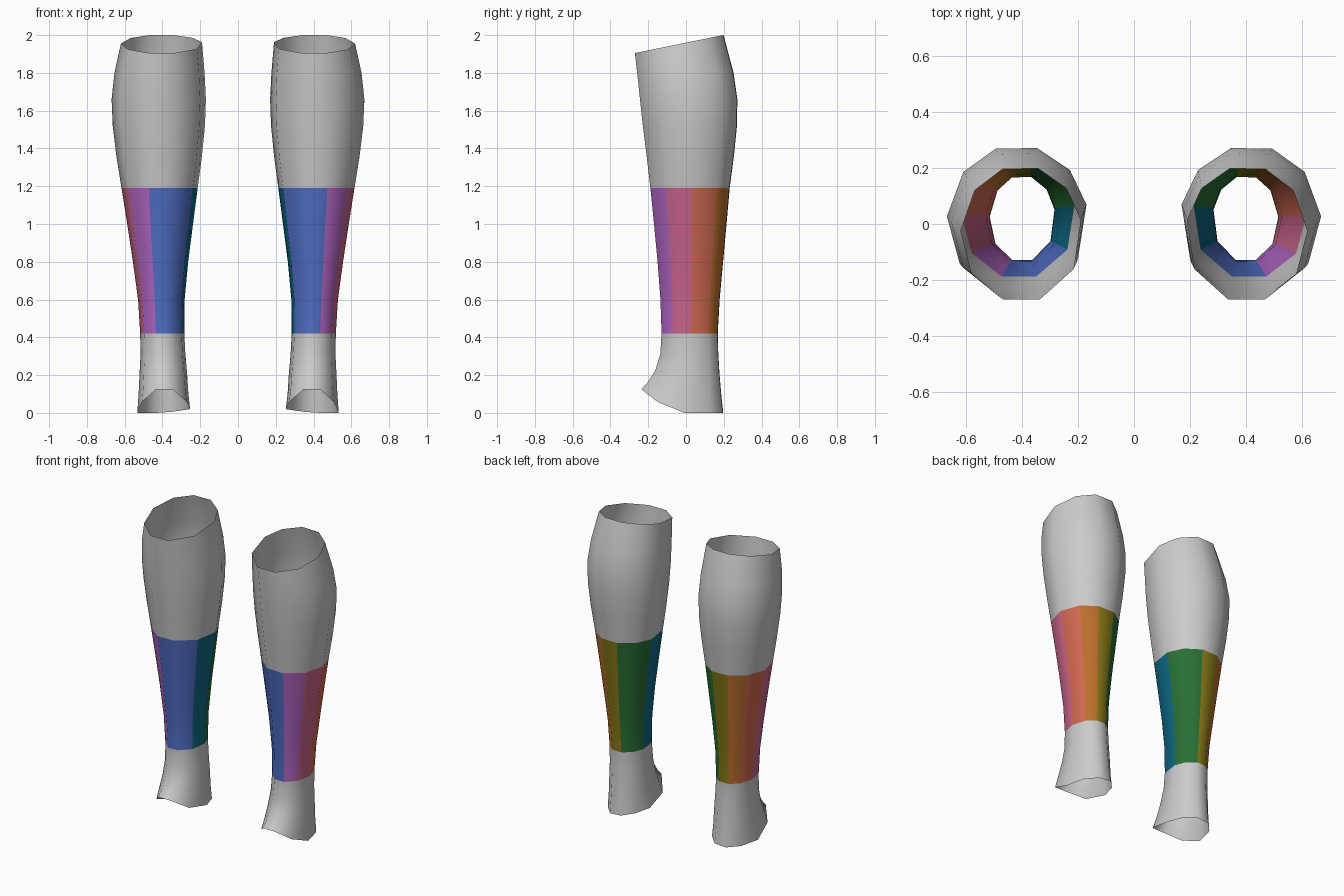
import bpy, bmesh, math

cube = bpy.data.objects.get("Cube")
if cube:
    bpy.data.objects.remove(cube, do_unlink=True)


def material(name, rgb):
    m = bpy.data.materials.new(name)
    m.use_nodes = True
    col = (*rgb, 1.0)
    m.diffuse_color = col
    bsdf = m.node_tree.nodes["Principled BSDF"]
    bsdf.inputs["Base Color"].default_value = col
    bsdf.inputs["Roughness"].default_value = 0.7
    return m


MATS = [material(n, c) for n, c in (
    ("grey", (0.60, 0.60, 0.60)),
    ("purple", (0.44, 0.13, 0.54)),
    ("rose", (0.60, 0.13, 0.26)),
    ("coral", (0.64, 0.14, 0.08)),
    ("orange", (0.50, 0.16, 0.025)),
    ("olive", (0.24, 0.19, 0.008)),
    ("green", (0.022, 0.16, 0.035)),
    ("teal", (0.004, 0.14, 0.23)),
    ("blue", (0.08, 0.155, 0.56)),
)]

# Ten corners around the leg (degrees) and the colour of the strip after each
ANGLES = (-73, -35, 3, 40, 72, 106, 138, 168, 211, 252)
STRIPS = (1, 2, 3, 4, 5, 6, 6, 7, 8, 8)
BAND = (0.42, 1.19)

# Rings from the ankle up: height, inner x, outer x, front y, back y
RINGS = (
    (0.00, 0.252, 0.532, -0.236, 0.195),
    (0.10, 0.261, 0.525, -0.205, 0.185),
    (0.21, 0.268, 0.520, -0.163, 0.176),
    (0.31, 0.277, 0.515, -0.136, 0.170),
    (0.42, 0.283, 0.517, -0.129, 0.167),
    (0.60, 0.281, 0.528, -0.135, 0.177),
    (0.80, 0.262, 0.555, -0.150, 0.195),
    (1.00, 0.236, 0.585, -0.169, 0.213),
    (1.19, 0.211, 0.615, -0.188, 0.230),
    (1.36, 0.188, 0.642, -0.208, 0.252),
    (1.52, 0.172, 0.661, -0.228, 0.268),
    (1.66, 0.167, 0.667, -0.243, 0.270),
    (1.80, 0.174, 0.652, -0.258, 0.250),
    (1.96, 0.188, 0.618, -0.270, 0.197),
)


def ring_points(index):
    z, x0, x1, y0, y1 = RINGS[index]
    cx, cy = (x0 + x1) / 2, (y0 + y1) / 2
    for a in ANGLES:
        a = math.radians(a)
        x = cx + (x1 - x0) / 2 * math.cos(a) / 0.99
        y = cy + (y1 - y0) / 2 * math.sin(a) / 0.954
        h = z
        toe = max(0.0, min(1.0, (-0.05 - y) / 0.185))
        if index == 0:                      # hem arches up over the foot
            h = 0.125 * toe ** 1.25
            h += 0.02 * max(0.0, -math.cos(a)) * (1 - toe)
        elif index == 1:                    # follows the arch above the hem
            h = 0.10 + 0.07 * toe
        elif index == 2:
            h = 0.21 + 0.02 * toe
        elif index == len(RINGS) - 1:       # top rim slopes down to the front
            h = 1.905 + 0.095 * (y - y0) / (y1 - y0)
        yield x, y, h


def build_leg(name, side):
    bm = bmesh.new()
    n = len(ANGLES)
    rings = [[bm.verts.new((side * x, y, z)) for x, y, z in ring_points(i)]
             for i in range(len(RINGS))]
    for i in range(len(RINGS) - 1):
        low, high = rings[i], rings[i + 1]
        in_band = BAND[0] <= RINGS[i][0] < BAND[1]
        for k in range(n):
            j = (k + 1) % n
            quad = [low[k], low[j], high[j], high[k]]
            f = bm.faces.new(quad if side > 0 else quad[::-1])
            f.smooth = True
            f.material_index = STRIPS[k] if in_band else 0
    mesh = bpy.data.meshes.new(name)
    bm.to_mesh(mesh)
    bm.free()
    for m in MATS:
        mesh.materials.append(m)
    obj = bpy.data.objects.new(name, mesh)
    bpy.context.collection.objects.link(obj)
    return obj


build_leg("left_leg_sleeve", 1)
build_leg("right_leg_sleeve", -1)
